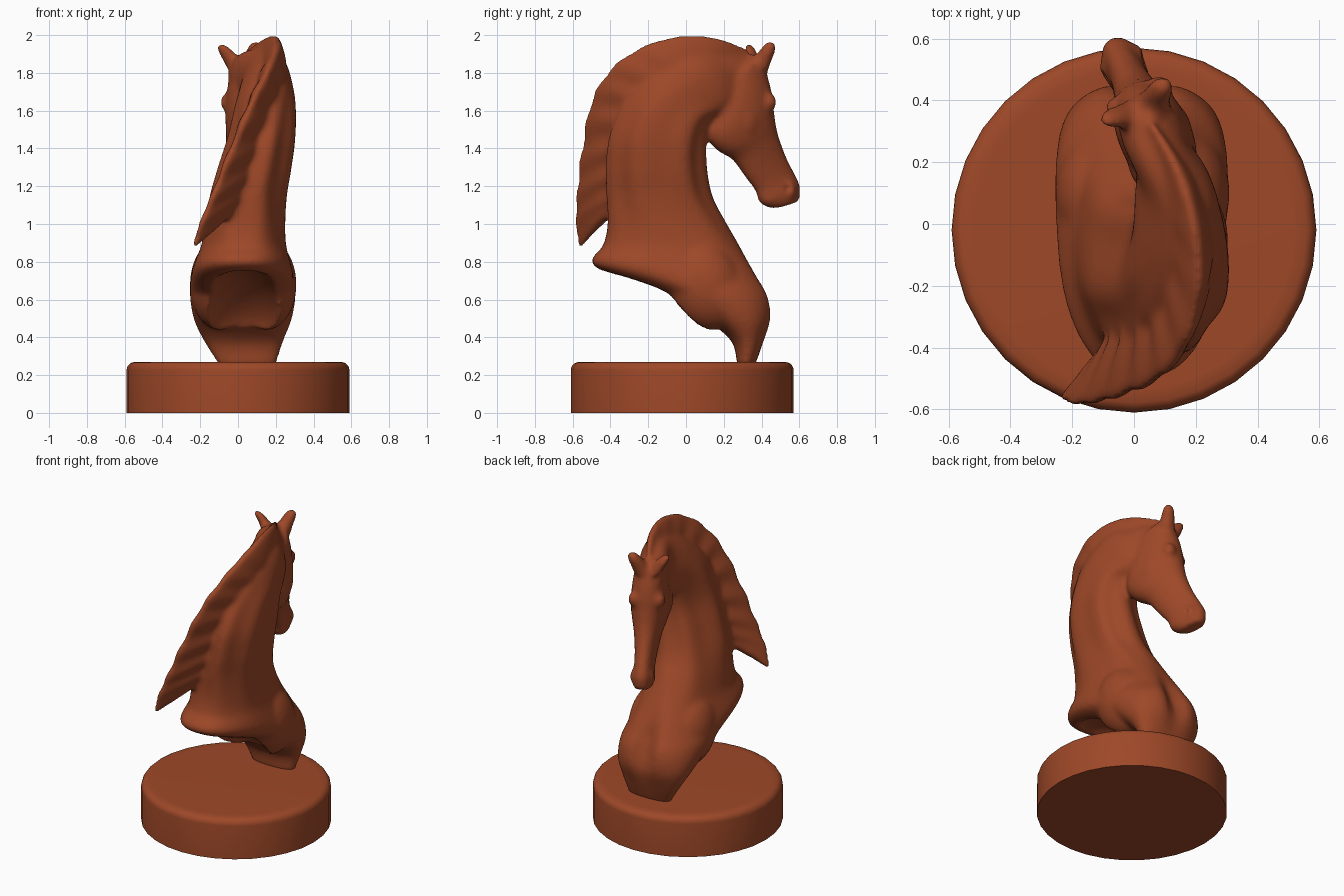
import bpy, bmesh, math
from mathutils import Vector, Matrix

if "Cube" in bpy.data.objects:
    bpy.data.objects.remove(bpy.data.objects["Cube"])

wood = bpy.data.materials.new("red_brown")
wood.diffuse_color = (0.34, 0.065, 0.021, 1)
wood.use_nodes = True
wood.node_tree.nodes["Principled BSDF"].inputs["Base Color"].default_value = wood.diffuse_color


def make_object(name, bm):
    bmesh.ops.recalc_face_normals(bm, faces=bm.faces)
    mesh = bpy.data.meshes.new(name)
    bm.to_mesh(mesh)
    bm.free()
    ob = bpy.data.objects.new(name, mesh)
    bpy.context.collection.objects.link(ob)
    mesh.materials.append(wood)
    return ob


def catmull(rows, s):
    i = min(int(s), len(rows) - 2)
    t = s - i
    p0, p1, p2, p3 = (Vector(rows[max(0, min(len(rows) - 1, i + k))]) for k in (-1, 0, 1, 2))
    return 0.5 * (2 * p1 + (p2 - p0) * t + (2 * p0 - 5 * p1 + 4 * p2 - p3) * t * t
                  + (3 * p1 - p0 - 3 * p2 + p3) * t ** 3)


def loft(bm, rows, side=(1, 0, 0), power=2.0, tweak=None, steps=8, n=48):
    """Rows are (front xyz, back xyz, half width); each gives one rounded section."""
    total = (len(rows) - 1) * steps
    rings = []
    for k in range(total + 1):
        r = catmull(rows, k / steps)
        f, b, w = Vector(r[0:3]), Vector(r[3:6]), r[6]
        c, d = (f + b) / 2, (f - b) / 2
        u = Vector(side)
        u = (u - d.normalized() * u.dot(d.normalized())).normalized()
        ring = []
        for j in range(n):
            a = 2 * math.pi * j / n
            ca, sa = math.cos(a), math.sin(a)
            px = math.copysign(abs(ca) ** (2 / power), ca)
            py = math.copysign(abs(sa) ** (2 / power), sa)
            if tweak:
                px, py = tweak(k / total, (a + math.pi) % (2 * math.pi) - math.pi, px, py)
            ring.append(bm.verts.new(c + d * px + u * w * py))
        rings.append(ring)
    for r0, r1 in zip(rings, rings[1:]):
        for j in range(n):
            bm.faces.new((r0[j], r0[(j + 1) % n], r1[(j + 1) % n], r1[j]))
    bm.faces.new(rings[0])
    bm.faces.new(rings[-1])


def ball(bm, loc, size, rot=None):
    m = Matrix.Translation(loc) @ (rot or Matrix()) @ Matrix.Diagonal((*size, 1))
    bmesh.ops.create_uvsphere(bm, u_segments=32, v_segments=20, radius=1, matrix=m)


def bell(t, mid, width):
    return math.exp(-((t - mid) / width) ** 2)


# Round base with a softened top rim
bm = bmesh.new()
bmesh.ops.create_cone(bm, cap_ends=True, segments=32, radius1=0.59, radius2=0.59, depth=0.27,
                      matrix=Matrix.Translation((0, -0.02, 0.135)))
rim = [e for e in bm.edges if all(v.co.z > 0.2 for v in e.verts)]
bmesh.ops.bevel(bm, geom=rim, offset=0.045, segments=5, profile=0.5, affect='EDGES')
for v in bm.verts:                       # flatter, wider rounding
    r = math.hypot(v.co.x, v.co.y + 0.02)
    if v.co.z > 0.268:
        v.co.x *= 0.95
        v.co.y = (v.co.y + 0.02) * 0.95 - 0.02
base = make_object("round_base", bm)

# Chest and neck
bust_bm = bmesh.new()
neck = [
    (.05, .365, .25, .05, .27, .25, .15),
    (.03, .415, .38, .03, .24, .38, .21),
    (.025, .46, .50, .025, .09, .50, .26),
    (.025, .455, .62, .025, -.18, .65, .28),
    (.025, .395, .73, .02, -.49, .78, .265),
    (.03, .29, .88, .03, -.44, .89, .225),
    (.05, .20, 1.02, .03, -.42, 1.0, .21),
    (.09, .13, 1.15, .03, -.42, 1.15, .20),
    (.13, .10, 1.30, .06, -.42, 1.30, .19),
    (.16, .10, 1.44, .10, -.40, 1.48, .175),
    (.15, .13, 1.54, .14, -.31, 1.68, .16),
    (.11, .20, 1.58, .18, -.17, 1.82, .14),
    (.08, .27, 1.62, .18, .02, 1.91, .115),
    (.03, .32, 1.66, .10, .20, 1.92, .10),
    (.01, .38, 1.70, .04, .33, 1.89, .08)]


def muscle(t, a, px, py):
    px *= 1 - 0.24 * bell(a, 0, 0.22) * bell(t, 0.19, 0.11)    # breast groove
    k = 1 + 0.05 * math.cos(7 * a) * bell(t, 0.58, 0.17)       # neck muscles
    return px * k, py * k


loft(bust_bm, neck, power=2.25, tweak=muscle)

# Shoulders
for x in (-.095, .15):
    ball(bust_bm, (x, .10, .68), (.16, .20, .25), Matrix.Rotation(math.radians(25), 4, 'X'))

# Head, turned towards -x
AXIS = Vector((.89, .45, 0))


def mid_x(y):
    return -.06 + (.57 - y) * .45


profile = [
    (.35, 1.90, .20, 1.75, .09), (.41, 1.82, .13, 1.56, .11), (.445, 1.70, .12, 1.46, .118),
    (.46, 1.58, .17, 1.39, .108), (.48, 1.48, .25, 1.34, .086), (.525, 1.36, .315, 1.25, .068),
    (.57, 1.27, .37, 1.175, .062), (.60, 1.20, .395, 1.11, .067), (.595, 1.12, .46, 1.08, .052)]
loft(bust_bm, [(mid_x(a), a, b, mid_x(c), c, d, w) for a, b, c, d, w in profile],
     side=AXIS, power=2.2)

# Eyes, cheeks, nostril swellings, ears
for s in (-1, 1):
    ball(bust_bm, Vector((mid_x(.405), .405, 1.645)) + AXIS * .076 * s, (.042, .042, .05))
    ball(bust_bm, Vector((mid_x(.25), .25, 1.55)) + AXIS * .05 * s, (.062, .115, .13))
    ball(bust_bm, Vector((mid_x(.52), .52, 1.18)) + AXIS * .042 * s, (.038, .045, .055))
for root, tip in (((.06, .385, 1.83), (.095, .455, 1.955)), ((-.005, .355, 1.83), (-.09, .34, 1.945))):
    root, tip = Vector(root), Vector(tip)
    rows = []
    for t, r in ((0, .06), (.35, .048), (.7, .042), (.95, .032), (1.08, .014)):
        c = root.lerp(tip, t)
        rows.append((c.x, c.y + r * .85, c.z - r * .4, c.x, c.y - r * .85, c.z + r * .4, r))
    loft(bust_bm, rows, n=20, steps=4)

# Mane with wavy locks: outer edge first, root second
mane = [
    (.05, .34, 1.93, .05, .30, 1.80, .03),
    (.14, .18, 1.985, .13, .15, 1.78, .07),
    (.195, .00, 2.0, .165, .02, 1.76, .085),
    (.21, -.20, 1.955, .17, -.08, 1.70, .09),
    (.165, -.39, 1.835, .14, -.17, 1.60, .09),
    (.075, -.505, 1.65, .10, -.23, 1.48, .09),
    (-.035, -.555, 1.40, .06, -.27, 1.33, .085),
    (-.13, -.582, 1.17, .02, -.30, 1.20, .075),
    (-.205, -.59, 1.00, -.03, -.36, 1.08, .055),
    (-.255, -.57, .845, -.17, -.50, .94, .022)]


def locks(t, a, px, py):
    fade = bell(t, .65, .33)
    wave = math.sin(2 * math.pi * 11 * t - 3 * px)
    if px > 0:
        px *= 1 + .035 * wave * fade
    return px, py * (1 + .13 * wave * fade) * (.72 - .33 * px)


loft(bust_bm, mane, power=2.2, tweak=locks, steps=14)
bust = make_object("horse_bust", bust_bm)

# Cutter: hollow underside, nostrils and mouth
cut_bm = bmesh.new()
ball(cut_bm, (.03, -.175, .51), (.24, .385, .20), Matrix.Rotation(math.radians(-29), 4, 'X'))
for s in (-1, 1):
    ball(cut_bm, Vector((mid_x(.505), .505, 1.19)) + AXIS * .08 * s, (.024, .024, .024))
ball(cut_bm, (mid_x(.555), .555, 1.075), (.07, .02, .03), Matrix.Rotation(.47, 4, 'Z'))
cutter = make_object("hollow_cutter", cut_bm)
cutter.hide_render = True

# Fuse, hollow and smooth the bust
m = bust.modifiers.new("fuse", 'REMESH')
m.mode, m.voxel_size = 'VOXEL', 0.012
m = bust.modifiers.new("blend", 'SMOOTH')
m.factor, m.iterations = 0.5, 8
m = bust.modifiers.new("hollow", 'BOOLEAN')
m.operation, m.object = 'DIFFERENCE', cutter
m = bust.modifiers.new("even", 'REMESH')
m.mode, m.voxel_size, m.use_smooth_shade = 'VOXEL', 0.012, True
m = bust.modifiers.new("soften", 'SMOOTH')
m.factor, m.iterations = 0.5, 5
bpy.context.view_layer.update()
graph = bpy.context.evaluated_depsgraph_get()
mesh = bpy.data.meshes.new_from_object(bust.evaluated_get(graph))
bust.modifiers.clear()
bust.data = mesh
bpy.data.objects.remove(cutter)
mesh.materials.clear()
mesh.materials.append(wood)
mesh.polygons.foreach_set("material_index", [0] * len(mesh.polygons))
mesh.polygons.foreach_set("use_smooth", [True] * len(mesh.polygons))

# Smooth shading on the base, sharp bottom edge kept
bpy.ops.object.select_all(action='DESELECT')
base.select_set(True)
bpy.context.view_layer.objects.active = base
bpy.ops.object.shade_smooth_by_angle(angle=math.radians(35))
